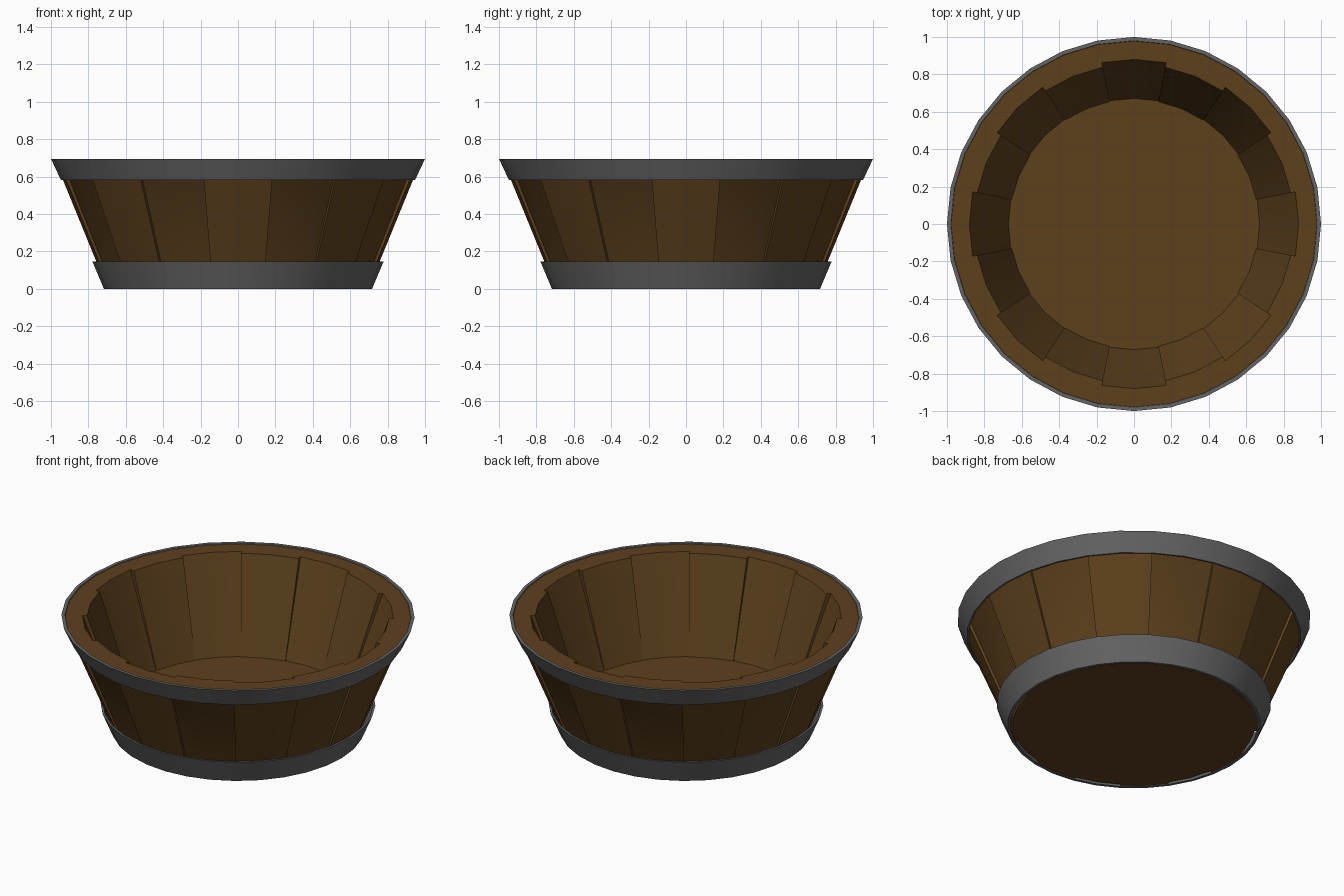
import bpy, bmesh
from math import sin, cos, pi

if "Cube" in bpy.data.objects:
    bpy.data.objects.remove(bpy.data.objects["Cube"])

STEP = 2 * pi / 32


def material(name, rgb):
    m = bpy.data.materials.new(name)
    m.diffuse_color = (*rgb, 1)
    m.use_nodes = True
    m.node_tree.nodes["Principled BSDF"].inputs["Base Color"].default_value = m.diffuse_color
    return m


wood = material("dark_wood", (0.11, 0.052, 0.012))
iron = material("dark_iron", (0.13, 0.13, 0.13))


def sweep(name, profile, first, count, mat, closed=False):
    """Sweep a closed (radius, z) profile around z over count 11.25 degree steps."""
    bm = bmesh.new()
    rings = []
    for i in range(count if closed else count + 1):
        a = (first + i) * STEP
        rings.append([bm.verts.new((r * cos(a), r * sin(a), z)) for r, z in profile])
    n = len(profile)
    for i in range(count):
        p, q = rings[i], rings[(i + 1) % len(rings)]
        for k in range(n):
            bm.faces.new((p[k], q[k], q[(k + 1) % n], p[(k + 1) % n]))
    if not closed:
        bm.faces.new(rings[0])
        bm.faces.new(rings[-1])
    return finish(name, bm, mat)


def finish(name, bm, mat):
    bmesh.ops.recalc_face_normals(bm, faces=bm.faces)
    me = bpy.data.meshes.new(name)
    bm.to_mesh(me)
    bm.free()
    ob = bpy.data.objects.new(name, me)
    bpy.context.collection.objects.link(ob)
    me.materials.append(mat)
    bpy.context.view_layer.objects.active = ob
    ob.select_set(True)
    bpy.ops.object.shade_smooth_by_angle(angle=pi / 6)
    ob.select_set(False)
    return ob


# Sixteen staves, alternately standing out and set back
proud = [(0.625, 0.005), (0.70, 0.005), (0.98, 0.69), (0.88, 0.69)]
recessed = [(0.625, 0.005), (0.685, 0.005), (0.95, 0.66), (0.98, 0.69), (0.855, 0.69)]
for i in range(16):
    sweep(f"stave_{i + 1}", recessed if i % 2 else proud, 2 * i - 1, 2, wood)

# Floor board
bm = bmesh.new()
bmesh.ops.create_cone(bm, cap_ends=True, segments=32, radius1=0.67, radius2=0.672, depth=0.125)
bmesh.ops.translate(bm, verts=bm.verts, vec=(0, 0, 0.0675))
finish("floor_board", bm, wood)

# Metal hoops
sweep("top_hoop", [(0.938, 0.582), (0.947, 0.582), (1.0, 0.695), (0.98, 0.695)], 0, 32, iron, True)
sweep("bottom_hoop", [(0.70, 0), (0.717, 0), (0.778, 0.145), (0.765, 0.145)], 0, 32, iron, True)
